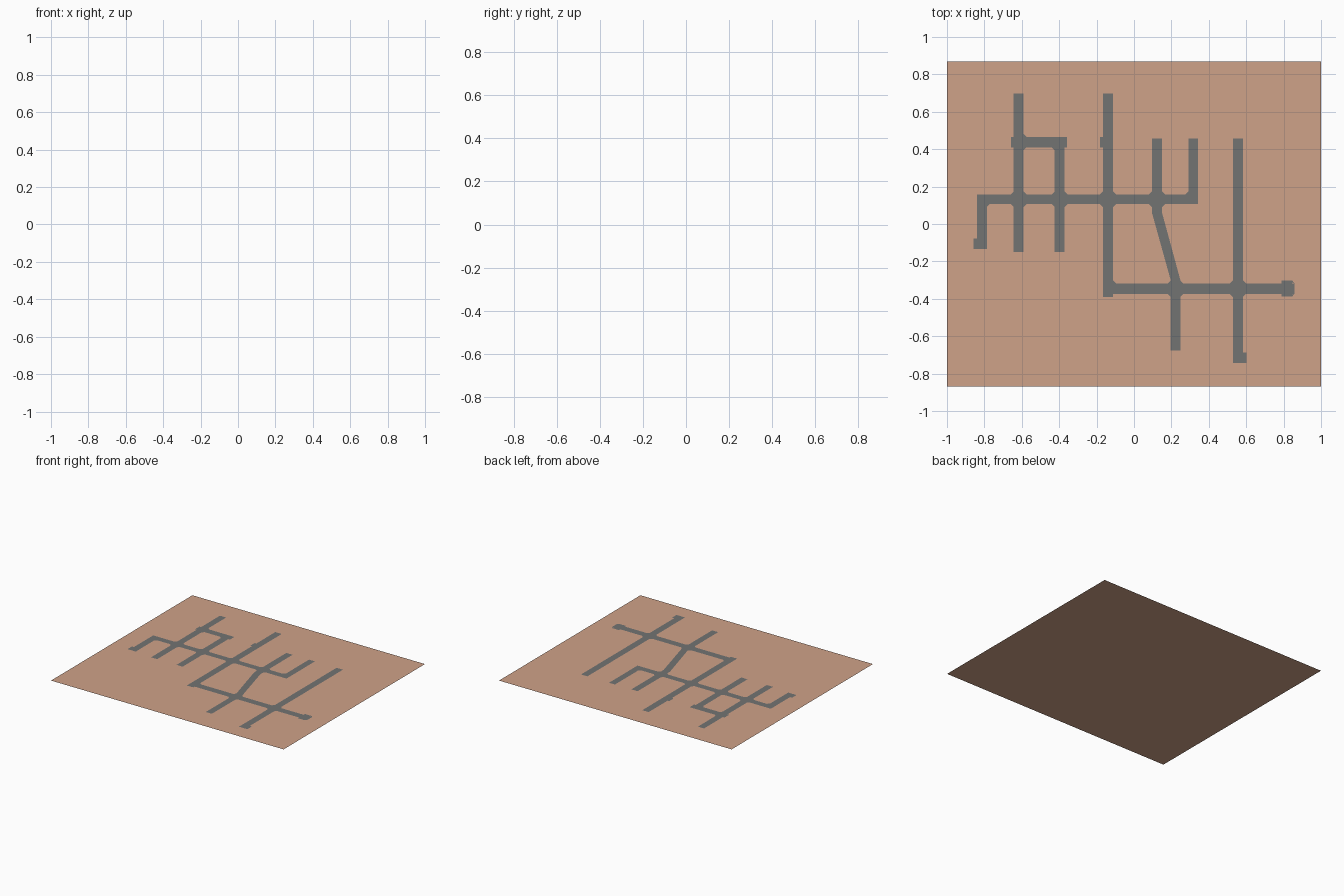
import bpy, bmesh

def material(name, rgb):
    m = bpy.data.materials.new(name)
    m.diffuse_color = (*rgb, 1)
    return m

def make_object(name, bm, mat):
    bmesh.ops.remove_doubles(bm, verts=bm.verts, dist=1e-5)
    for f in bm.faces:
        f.normal_update()
        if f.normal.z < 0:
            f.normal_flip()
    me = bpy.data.meshes.new(name)
    bm.to_mesh(me)
    bm.free()
    me.materials.append(mat)
    ob = bpy.data.objects.new(name, me)
    bpy.context.collection.objects.link(ob)

def face(bm, pts, z):
    bm.faces.new([bm.verts.new((x, y, z)) for x, y in pts])

clay = material("clay ground", (0.625, 0.362, 0.250))
asphalt = material("asphalt grey", (0.171, 0.175, 0.170))

# Ground sheet
bm = bmesh.new()
face(bm, [(-1, -0.868), (1, -0.868), (1, 0.868), (-1, 0.868)], 0)
make_object("ground", bm, clay)

# Road strips: x0, x1, y0, y1
strips = [
    (-0.840, 0.342, 0.107, 0.158),    # upper main street
    (-0.167, 0.858, -0.374, -0.318),  # lower main street
    (-0.643, -0.590, -0.150, 0.697),
    (-0.424, -0.371, -0.150, 0.465),
    (-0.657, -0.357, 0.410, 0.465),
    (-0.840, -0.786, -0.133, 0.158),
    (-0.857, -0.786, -0.133, -0.078),
    (-0.167, -0.112, -0.390, 0.697),
    (-0.181, -0.112, 0.410, 0.465),
    (0.096, 0.150, 0.060, 0.457),
    (0.291, 0.342, 0.107, 0.457),
    (0.196, 0.248, -0.675, -0.300),
    (0.528, 0.583, -0.742, 0.457),
    (0.528, 0.601, -0.742, -0.687),
    (0.788, 0.846, -0.388, -0.302),
]
# Union of the strips, cut into cells so nothing overlaps
xs = sorted({v for s in strips for v in s[:2]})
ys = sorted({v for s in strips for v in s[2:]})
Z = 0.002
bm = bmesh.new()
for xa, xb in zip(xs, xs[1:]):
    for ya, yb in zip(ys, ys[1:]):
        cx, cy = (xa + xb) / 2, (ya + yb) / 2
        if any(s[0] < cx < s[1] and s[2] < cy < s[3] for s in strips):
            face(bm, [(xa, ya), (xb, ya), (xb, yb), (xa, yb)], Z)

# Slanted link road
face(bm, [(0.196, -0.300), (0.248, -0.300), (0.150, 0.060), (0.096, 0.060)], Z)

# Chamfered inner corners at the junctions
def chamfer(x, y, sx, sy, d=0.016):
    face(bm, [(x, y), (x + sx * d, y), (x, y + sy * d)], Z)

def crossing(x0, x1, y0, y1):
    for x, sx in ((x0, -1), (x1, 1)):
        for y, sy in ((y0, -1), (y1, 1)):
            chamfer(x, y, sx, sy)

for x0, x1 in ((-0.643, -0.590), (-0.424, -0.371), (-0.167, -0.112), (0.096, 0.150)):
    crossing(x0, x1, 0.107, 0.158)
for x0, x1 in ((0.196, 0.248), (0.528, 0.583)):
    crossing(x0, x1, -0.374, -0.318)
chamfer(0.291, 0.158, -1, 1)
chamfer(-0.786, 0.107, 1, -1)
chamfer(-0.112, -0.318, 1, 1)
chamfer(-0.590, 0.410, 1, -1)
chamfer(-0.424, 0.410, -1, -1)
chamfer(-0.590, 0.465, 1, 1)
for y, sy in ((-0.302, 1), (-0.388, -1)):  # bulb tips of the right-hand dead end
    face(bm, [(0.846, y), (0.846, y - sy * 0.012), (0.858, y - sy * 0.016)], Z)
make_object("roads", bm, asphalt)
